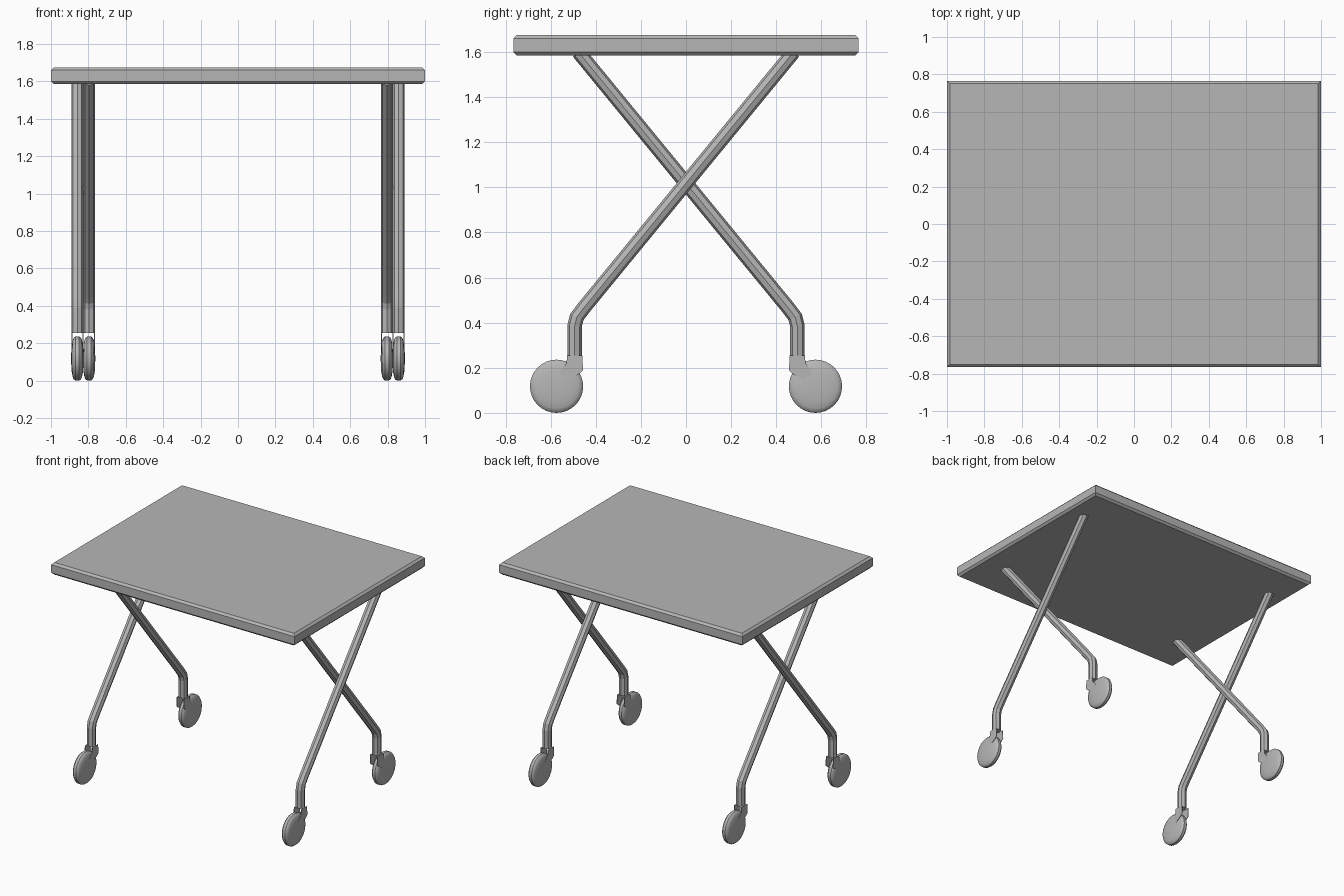
import bpy
import bmesh
import math
from mathutils import Vector

default = bpy.data.objects.get("Cube")
if default:
    bpy.data.objects.remove(default, do_unlink=True)

GREY = (0.47, 0.47, 0.47, 1.0)
grey = bpy.data.materials.new("grey")
grey.use_nodes = True
grey.diffuse_color = GREY
grey.node_tree.nodes["Principled BSDF"].inputs["Base Color"].default_value = GREY


def finish(name, bm, smooth=False):
    """Turn a bmesh into a named, coloured object."""
    bmesh.ops.recalc_face_normals(bm, faces=bm.faces)
    mesh = bpy.data.meshes.new(name)
    bm.to_mesh(mesh)
    bm.free()
    mesh.materials.append(grey)
    obj = bpy.data.objects.new(name, mesh)
    bpy.context.collection.objects.link(obj)
    if smooth:
        bpy.ops.object.select_all(action='DESELECT')
        obj.select_set(True)
        bpy.context.view_layer.objects.active = obj
        bpy.ops.object.shade_smooth_by_angle(angle=math.radians(35))
    return obj


def tube(name, x, path, radius, sides=8):
    """Sweep a polygon along a (y, z) path, mitred at the bends."""
    bm = bmesh.new()
    pts = [Vector((x, y, z)) for y, z in path]
    across = Vector((1, 0, 0))
    rings = []
    for i, p in enumerate(pts):
        before = (p - pts[i - 1]).normalized() if i else None
        after = (pts[i + 1] - p).normalized() if i < len(pts) - 1 else None
        tangent = ((before or after) + (after or before)).normalized()
        stretch = 1 / tangent.dot(after or before)
        normal = tangent.cross(across) * stretch
        angles = [math.tau * k / sides for k in range(sides)]
        rings.append([bm.verts.new(p + radius * (across * math.cos(a) + normal * math.sin(a)))
                      for a in angles])
    for a, b in zip(rings, rings[1:]):
        for k in range(sides):
            n = (k + 1) % sides
            bm.faces.new((a[k], a[n], b[n], b[k]))
    bm.faces.new(rings[0])
    bm.faces.new(rings[-1])
    return finish(name, bm)


def wheel(name, x, y, z):
    """Lathe a slightly domed wheel around the x axis."""
    half = [(0.033, 0), (0.0325, 0.035), (0.030, 0.07), (0.025, 0.098), (0.020, 0.110), (0.010, 0.118)]
    profile = half + [(-w, r) for w, r in reversed(half)]
    bm = bmesh.new()
    verts = [bm.verts.new((w, 0, r)) for w, r in profile]
    edges = [bm.edges.new(pair) for pair in zip(verts, verts[1:])]
    bmesh.ops.spin(bm, geom=verts + edges, cent=(0, 0, 0), axis=(1, 0, 0),
                   angle=math.tau, steps=32, use_duplicate=False)
    bmesh.ops.remove_doubles(bm, verts=bm.verts, dist=0.0002)
    bmesh.ops.translate(bm, vec=(x, y, z), verts=bm.verts)
    return finish(name, bm, smooth=True)


def fork_plate(name, x, sy):
    """Thin bent arm from the leg down to the axle."""
    outline = [(0.527, 0.254), (0.459, 0.254), (0.457, 0.188), (0.475, 0.172),
               (0.505, 0.155), (0.565, 0.11), (0.59, 0.13), (0.552, 0.192), (0.53, 0.22)]
    bm = bmesh.new()
    face = bm.faces.new([bm.verts.new((x - 0.002, sy * y, z)) for y, z in outline])
    extruded = bmesh.ops.extrude_face_region(bm, geom=[face])["geom"]
    bmesh.ops.translate(bm, vec=(0.004, 0, 0),
                        verts=[v for v in extruded if isinstance(v, bmesh.types.BMVert)])
    return finish(name, bm)


# Chamfered table top
bm = bmesh.new()
bmesh.ops.create_cube(bm, size=1)
bmesh.ops.scale(bm, vec=(2, 1.53, 0.09), verts=bm.verts)
bmesh.ops.translate(bm, vec=(0, 0, 1.63), verts=bm.verts)
rim = [e for e in bm.edges if abs(e.verts[0].co.z - e.verts[1].co.z) < 0.001]
bmesh.ops.bevel(bm, geom=rim, offset=0.015, segments=1, affect='EDGES')
finish("table_top", bm)

# Crossing legs: outer pair stands at the front, inner pair at the back
LEG_PATH = [(0.494, 0.254), (0.494, 0.385), (0.484, 0.425), (0.454, 0.465), (-0.477, 1.6)]
for side, sx in (("left", 1), ("right", -1)):
    for end, sy, offset in (("front", -1, 0.859), ("back", 1, 0.796)):
        x = sx * offset
        label = f"{end}_{side}"
        tube(f"{label}_leg", x, [(sy * y, z) for y, z in LEG_PATH], 0.032)
        wheel(f"{label}_wheel", x, sy * 0.574, 0.118)
        for which, d in (("a", 0.029), ("b", -0.029)):
            fork_plate(f"{label}_fork_{which}", x + d, sy)
